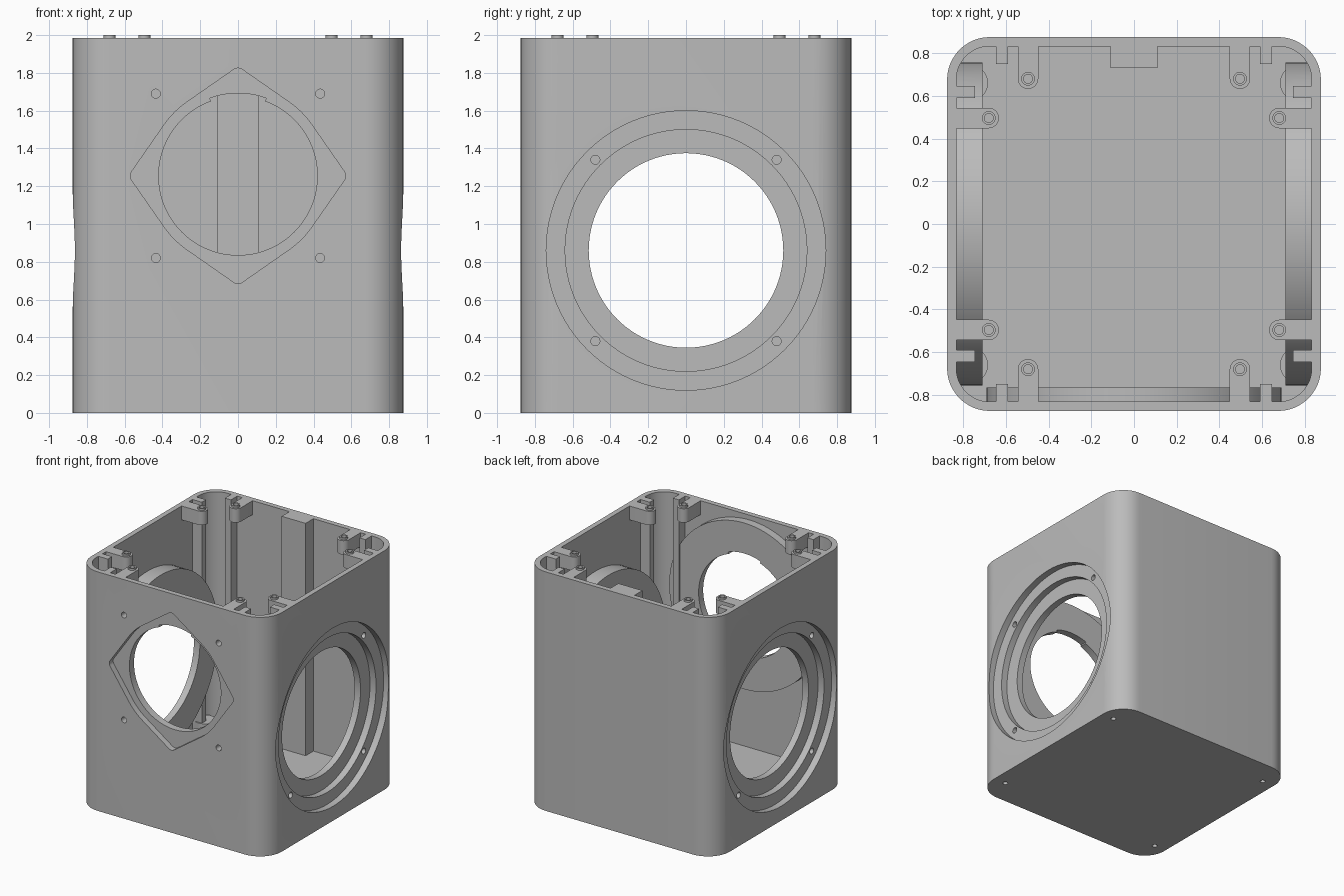
import bpy, bmesh, math

if "Cube" in bpy.data.objects:
    bpy.data.objects.remove(bpy.data.objects["Cube"])

TOP = 1.985
grey = bpy.data.materials.new("plain_grey")
grey.diffuse_color = (0.50, 0.50, 0.50, 1)
grey.use_nodes = True
grey.node_tree.nodes["Principled BSDF"].inputs["Base Color"].default_value = grey.diffuse_color


def prism(name, pts, axis, a, b):
    """Extrude a 2D outline along an axis from a to b."""
    place = {'x': lambda u, v, w: (w, u, v),
             'y': lambda u, v, w: (u, w, v),
             'z': lambda u, v, w: (u, v, w)}[axis]
    bm = bmesh.new()
    lo = [bm.verts.new(place(u, v, a)) for u, v in pts]
    hi = [bm.verts.new(place(u, v, b)) for u, v in pts]
    n = len(pts)
    bm.faces.new(lo)
    bm.faces.new(hi)
    for i in range(n):
        j = (i + 1) % n
        bm.faces.new((lo[i], lo[j], hi[j], hi[i]))
    bmesh.ops.recalc_face_normals(bm, faces=bm.faces)
    me = bpy.data.meshes.new(name)
    bm.to_mesh(me)
    bm.free()
    me.materials.append(grey)
    ob = bpy.data.objects.new(name, me)
    bpy.context.collection.objects.link(ob)
    return ob


def arc(cx, cy, r, a0, a1, n):
    return [(cx + r * math.cos(math.radians(a0 + (a1 - a0) * i / n)),
             cy + r * math.sin(math.radians(a0 + (a1 - a0) * i / n))) for i in range(n + 1)]


def circle(cx, cy, r, n=64):
    return arc(cx, cy, r, 0, 360, n)[:-1]


def rect(x0, x1, y0, y1):
    x0, x1, y0, y1 = min(x0, x1), max(x0, x1), min(y0, y1), max(y0, y1)
    return [(x0, y0), (x1, y0), (x1, y1), (x0, y1)]


def rounded(h, r):
    c = h - r
    return [p for k, (sx, sy) in enumerate(((1, 1), (-1, 1), (-1, -1), (1, -1)))
            for p in arc(sx * c, sy * c, r, 90 * k, 90 * k + 90, 12)]


def combine(pts, axis, a, b, op):
    """Add or cut one prism on the housing."""
    tool = prism("tool", pts, axis, a, b)
    mod = housing.modifiers.new("bool", 'BOOLEAN')
    mod.operation, mod.object, mod.solver = op, tool, 'EXACT'
    dg = bpy.context.evaluated_depsgraph_get()
    dg.update()
    me = bpy.data.meshes.new_from_object(housing.evaluated_get(dg))
    housing.modifiers.clear()
    housing.data = me
    bpy.data.objects.remove(tool)


def add(pts, axis, a, b):
    combine(pts, axis, a, b, 'UNION')


def cut(pts, axis, a, b):
    combine(pts, axis, a, b, 'DIFFERENCE')


# open-topped shell with rounded corners
housing = prism("housing", rounded(0.875, 0.2), 'z', 0, TOP)
cut(rounded(0.832, 0.157), 'z', 0.055, 2.2)

# round bosses behind the two side ports and the front port
SZ, FZ = 0.86, 1.255
for s in (-1, 1):
    add(circle(0, SZ, 0.755, 96), 'x', s * 0.71, s * 0.845)
add(circle(0, FZ, 0.69, 96), 'y', -0.765, -0.85)

# rear spine
add(rect(-0.11, 0.11, 0.73, 0.85), 'z', 0.03, TOP)

for sx in (-1, 1):
    for sy in (-1, 1):
        # low foot-screw pillars and guide rails
        add(circle(sx * 0.765, sy * 0.66, 0.082, 32), 'z', 0.03, 0.15)
        add(rect(sx * 0.745, sx * 0.852, sy * 0.59, sy * 0.645), 'z', 0.03, TOP)
        add(rect(sx * 0.59, sx * 0.645, sy * 0.75, sy * 0.852), 'z', 0.03, TOP)
        # lid mounts: rounded tab, raised sleeve and screw hole
        side = [(sx * 0.85, sy * 0.448), (sx * 0.68, sy * 0.448)]
        side += [(sx * (0.68 - 0.048 * math.sin(math.pi * i / 12)),
                  sy * (0.496 - 0.048 * math.cos(math.pi * i / 12))) for i in range(1, 13)]
        side += [(sx * 0.85, sy * 0.544)]
        end = [(sx * abs(v), sy * abs(u)) for u, v in side]
        for tab, (cx, cy) in ((side, (sx * 0.68, sy * 0.496)), (end, (sx * 0.496, sy * 0.68))):
            add(tab, 'z', 1.87, TOP)
            add(circle(cx, cy, 0.032, 24), 'z', 1.9, 2.0)
            cut(circle(cx, cy, 0.021, 24), 'z', 1.91, 2.1)
        # foot screw holes
        cut(circle(sx * 0.765, sy * 0.66, 0.02, 20), 'z', -0.1, 0.11)

# stepped side ports with four screw holes each
for s in (-1, 1):
    cut(circle(0, SZ, 0.74, 96), 'x', s * 0.82, s * 1.0)
    cut(circle(0, SZ, 0.64, 96), 'x', s * 0.765, s * 1.0)
    cut(circle(0, SZ, 0.515, 96), 'x', s * 0.6, s * 1.0)
    for u in (-0.48, 0.48):
        for v in (-0.48, 0.48):
            cut(circle(u, SZ + v, 0.024, 20), 'x', s * 0.76, s * 1.0)

# front port: diamond recess with bulged sides, round opening, key notch
outline = []
for k in range(4):
    a = 90 * k
    ca, sa = math.cos(math.radians(a)), math.sin(math.radians(a))
    outline += arc(0.53 * ca, FZ + 0.53 * sa, 0.04, a - 34, a + 34, 8)
    outline += arc(0, FZ, 0.475, a + 35, a + 55, 8)
cut(outline, 'y', -1.0, -0.825)
cut(circle(0, FZ, 0.42, 96), 'y', -1.0, -0.6)
cut(arc(0, FZ, 0.437, 70, 110, 12) + [(0, FZ)], 'y', -1.0, -0.6)
for u in (-0.435, 0.435):
    for v in (-0.435, 0.435):
        cut(circle(u, FZ + v, 0.024, 20), 'y', -1.0, -0.8)

# smooth curved walls, keep edges sharp
bpy.context.view_layer.objects.active = housing
housing.select_set(True)
bpy.ops.object.shade_smooth_by_angle(angle=math.radians(30))
